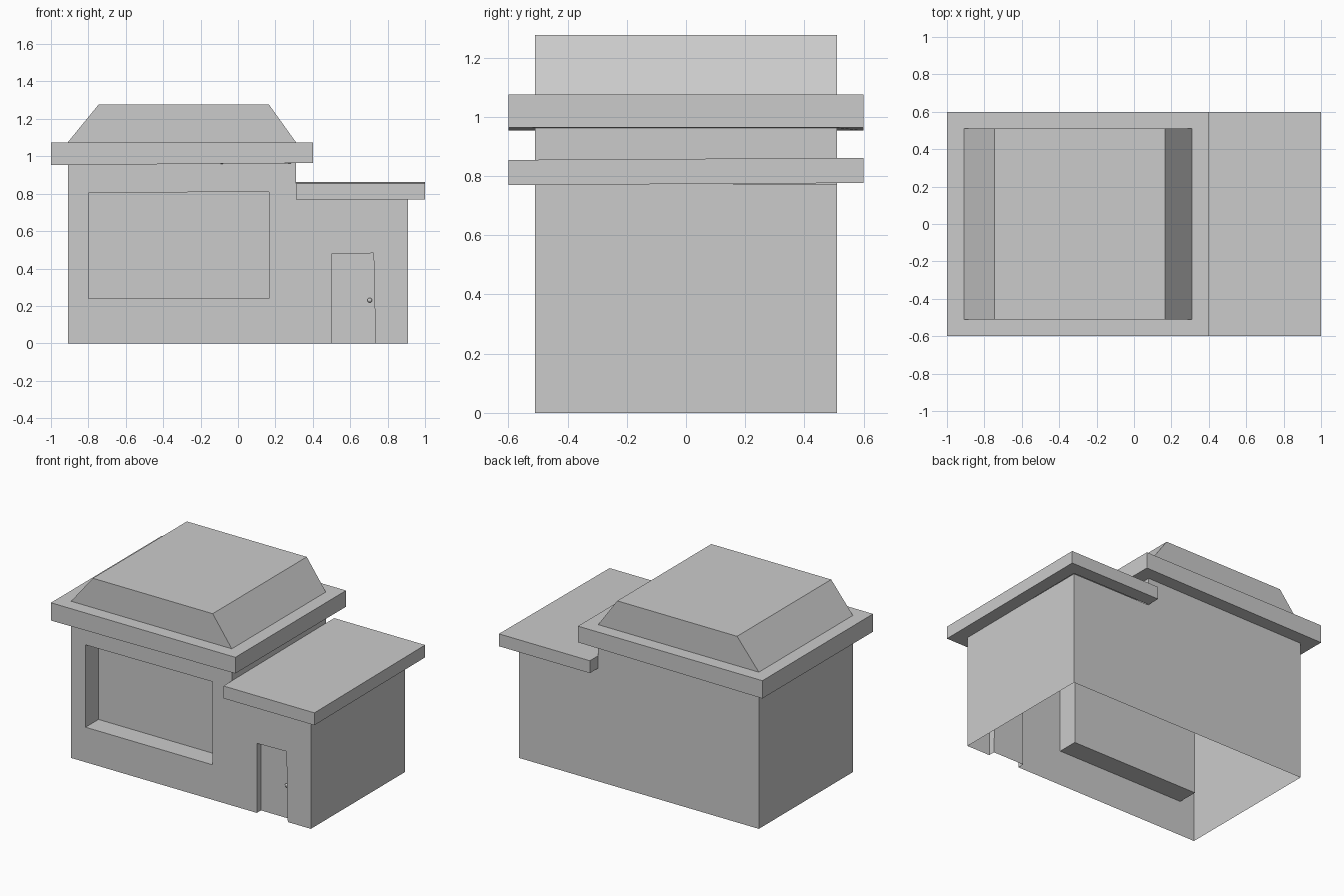
import bpy, bmesh

if "Cube" in bpy.data.objects:
    bpy.data.objects.remove(bpy.data.objects["Cube"])

HX, HY = 0.91, 0.51      # wall half sizes
OV = 0.60                # eave half depth
STEP = 0.31              # where the tall part ends


def finish(name, bm):
    bmesh.ops.remove_doubles(bm, verts=bm.verts, dist=0.0005)
    bmesh.ops.recalc_face_normals(bm, faces=bm.faces)
    me = bpy.data.meshes.new(name)
    bm.to_mesh(me)
    bm.free()
    ob = bpy.data.objects.new(name, me)
    bpy.context.collection.objects.link(ob)
    return ob


def face(bm, pts):
    return bm.faces.new([bm.verts.new(p) for p in pts])


def skin(bm, loops, closed=True):
    """Join successive point loops with quads."""
    for a, b in zip(loops, loops[1:]):
        n = len(a)
        for i in range(n if closed else n - 1):
            j = (i + 1) % n
            face(bm, [a[i], a[j], b[j], b[i]])


def at(profile, y):
    return [(x, y, z) for x, z in profile]


# Walls: front sheet with door notch and window hole, sides and back, open below
door = [(0.50, 0), (0.50, 0.477), (0.725, 0.482), (0.735, 0)]
window = [(-0.80, 0.24), (0.165, 0.24), (0.165, 0.81), (-0.80, 0.805)]
shell = [(HX, 0), (HX, 0.773), (STEP, 0.773), (STEP, 0.963), (-HX, 0.954), (-HX, 0)]
bm = bmesh.new()
edges = []
for loop in (shell + door, window):
    vs = [bm.verts.new(p) for p in at(loop, -HY)]
    edges += [bm.edges.new((vs[i], vs[(i + 1) % len(vs)])) for i in range(len(vs))]
bmesh.ops.triangle_fill(bm, edges=edges, use_beauty=True, normal=(0, -1, 0))
face(bm, at(shell, HY))
for i in (0, 2, 4):
    a, b = shell[i], shell[i + 1]
    skin(bm, [at((a, b), -HY), at((a, b), HY)], closed=False)

# Recesses of window and door, with their back panels
for loop, depth, closed in ((window, 0.14, True), (door, 0.045, False)):
    skin(bm, [at(loop, -HY), at(loop, -HY + depth)], closed)
    face(bm, at(loop, -HY + depth))
finish("walls", bm)


# Main roof: eave, fascia, then a block with sloped ends
def rect(x0, x1, y, z0, z1):
    return [(x0, -y, z0), (x1, -y, z0 if z1 is None else z1),
            (x1, y, z0 if z1 is None else z1), (x0, y, z0)]


bm = bmesh.new()
loops = [rect(-HX, STEP, HY, 0.954, 0.963), rect(-1, 0.40, OV, 0.953, 0.964),
         rect(-1, 0.40, OV, 1.075, None), rect(-HX, STEP, HY, 1.075, None),
         rect(-0.745, 0.165, HY, 1.277, None)]
skin(bm, loops)
face(bm, loops[-1])
finish("main_roof", bm)


# Lower roof: slightly tilted slab butting against the tall part
def slab(x1, y, z):
    return [(x, yy, z + 0.006 * yy) for x, yy in
            ((STEP, -y), (x1, -y), (x1, y), (STEP, y))]


bm = bmesh.new()
loops = [slab(HX, HY, 0.773), slab(1, OV, 0.773), slab(1, OV, 0.858)]
skin(bm, loops, closed=False)
face(bm, loops[-1])
face(bm, [loops[1][0], loops[1][3], loops[2][3], loops[2][0]])
finish("lower_roof", bm)

# Door knob
bm = bmesh.new()
bmesh.ops.create_uvsphere(bm, u_segments=12, v_segments=8, radius=0.013)
bmesh.ops.translate(bm, verts=bm.verts, vec=(0.704, -0.475, 0.23))
finish("door_knob", bm)
